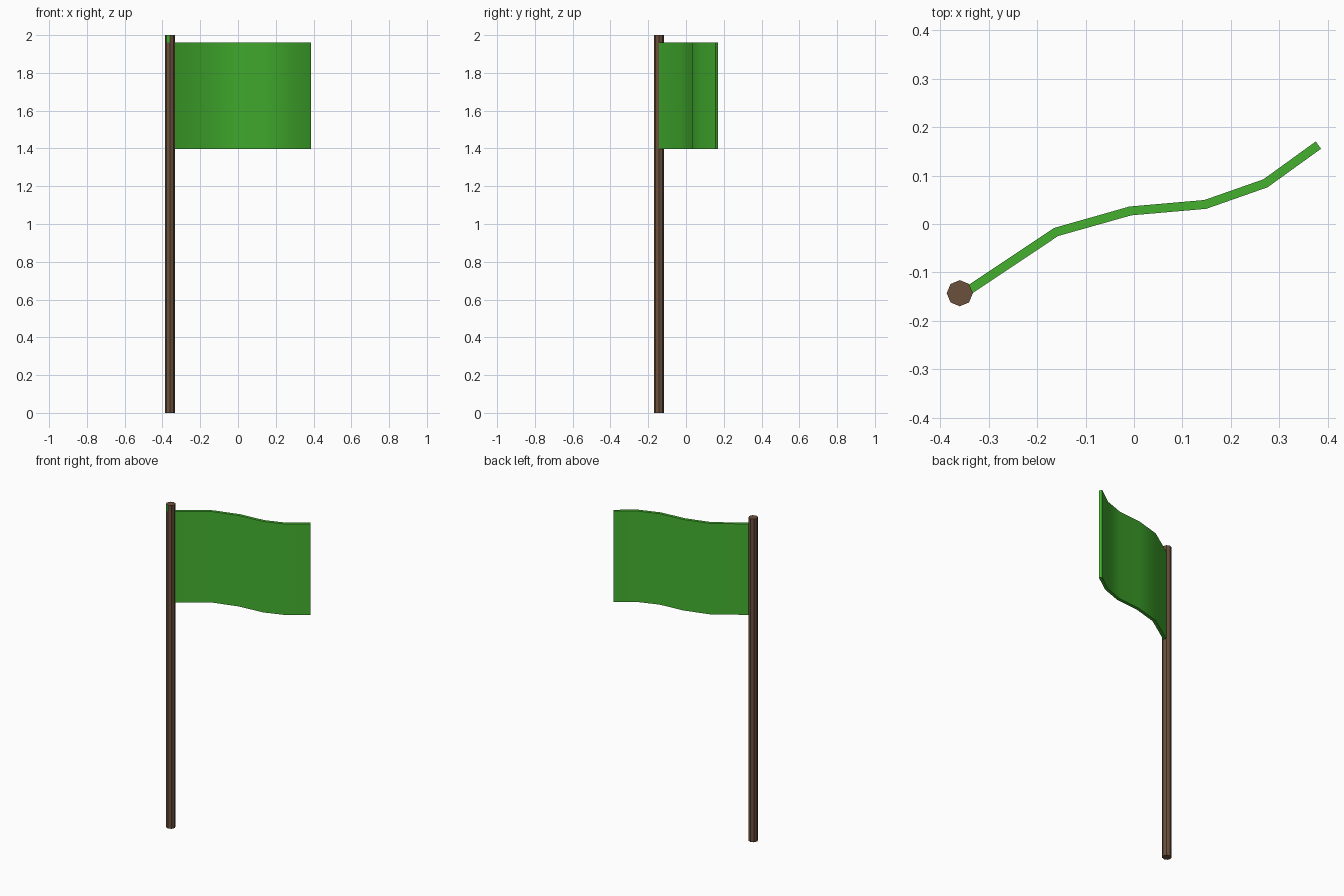
import bpy, bmesh, math
from mathutils import Vector

if "Cube" in bpy.data.objects:
    bpy.data.objects.remove(bpy.data.objects["Cube"])


def material(name, rgb):
    m = bpy.data.materials.new(name)
    m.diffuse_color = (*rgb, 1)
    m.use_nodes = True
    m.node_tree.nodes["Principled BSDF"].inputs["Base Color"].default_value = m.diffuse_color
    return m


brown = material("brown wood", (0.147, 0.080, 0.045))
green = material("green cloth", (0.056, 0.434, 0.028))


def make_object(name, bm, mats):
    bmesh.ops.recalc_face_normals(bm, faces=bm.faces)
    mesh = bpy.data.meshes.new(name)
    bm.to_mesh(mesh)
    bm.free()
    for m in mats:
        mesh.materials.append(m)
    ob = bpy.data.objects.new(name, mesh)
    bpy.context.collection.objects.link(ob)
    return ob


# Pole: eight-sided, with one green facet above the cloth
PX, PY, R = -0.36, -0.143, 0.027
bm = bmesh.new()
rings = [[bm.verts.new((PX + R * math.cos(i * math.pi / 4),
                        PY + R * math.sin(i * math.pi / 4), z)) for i in range(8)]
         for z in (0, 1.96, 2)]
for lower, upper in zip(rings, rings[1:]):
    for i in range(8):
        j = (i + 1) % 8
        f = bm.faces.new((lower[i], lower[j], upper[j], upper[i]))
        f.material_index = int(i == 5 and upper is rings[2])
bm.faces.new(rings[0])
bm.faces.new(rings[2])
make_object("pole", bm, [brown, green])

# Flag: waving centre line given thickness and height
path = [Vector(p) for p in ((-0.355, -0.146), (-0.161, -0.0165), (-0.0075, 0.027),
                            (0.1475, 0.0405), (0.2715, 0.084), (0.381, 0.163))]
left, right = [], []
for i, p in enumerate(path):
    d = (path[min(i + 1, len(path) - 1)] - path[max(i - 1, 0)]).normalized()
    n = Vector((-d.y, d.x)) * 0.0093
    left.append(p + n)
    right.append(p - n)
bm = bmesh.new()
outline = [bm.verts.new((p.x, p.y, 1.397)) for p in left + right]
top = [bm.verts.new((p.x, p.y, 1.96)) for p in left + right]
n = len(path)
for i in range(n - 1):
    a, b, c, d = i, i + 1, n + i + 1, n + i
    bm.faces.new((outline[a], outline[b], outline[c], outline[d]))
    bm.faces.new((top[a], top[b], top[c], top[d]))
    bm.faces.new((outline[a], outline[b], top[b], top[a]))
    bm.faces.new((outline[d], outline[c], top[c], top[d]))
for a, b in ((0, n), (n - 1, 2 * n - 1)):
    bm.faces.new((outline[a], outline[b], top[b], top[a]))
flag = make_object("flag", bm, [green])
bpy.context.view_layer.objects.active = flag
flag.select_set(True)
bpy.ops.object.shade_smooth_by_angle(angle=math.radians(40))
